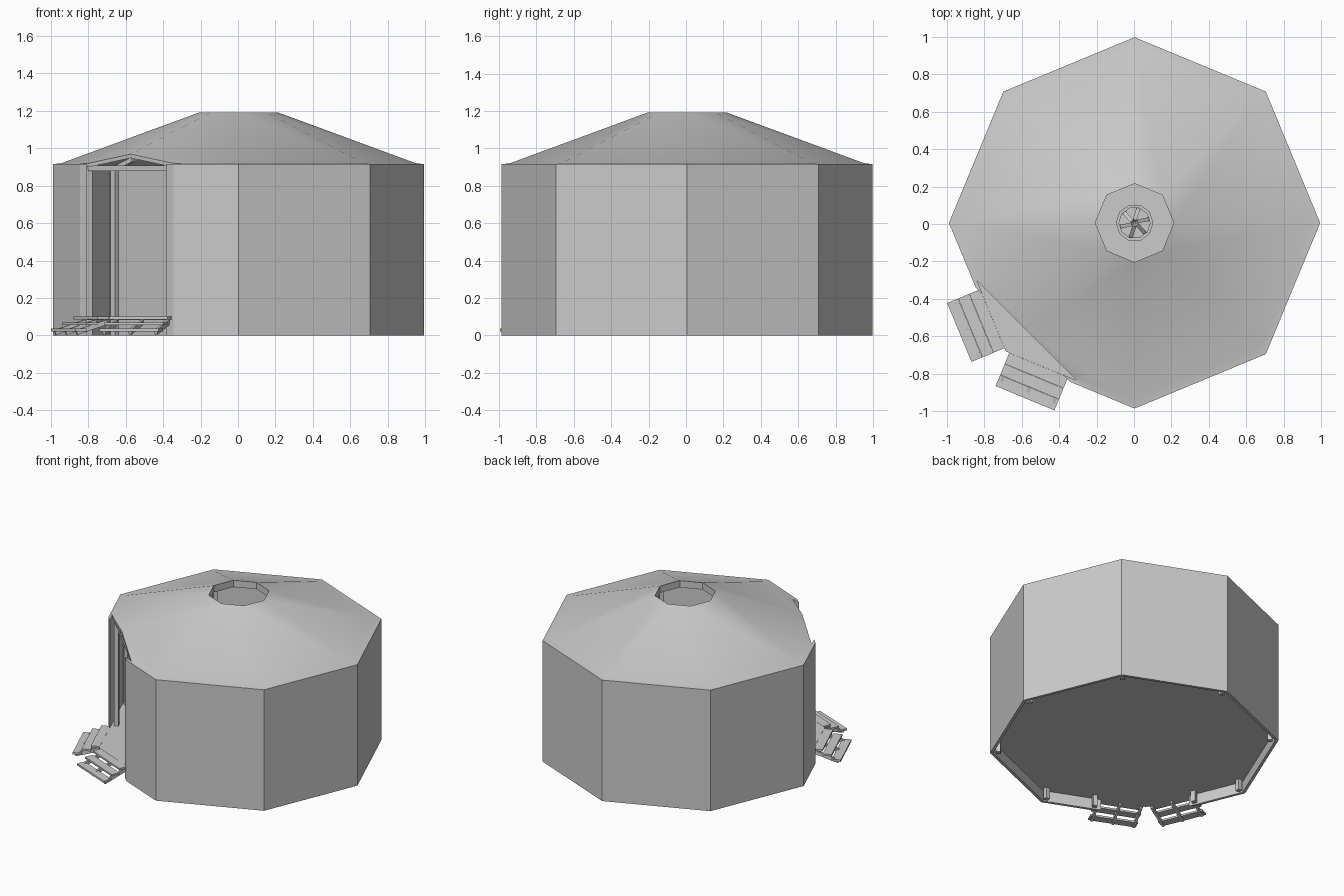
import bpy, bmesh, math
from mathutils import Vector, Matrix

if "Cube" in bpy.data.objects:
    bpy.data.objects.remove(bpy.data.objects["Cube"])

CEN = Vector((0.003, 0.006, 0))   # octagon centre
R = 0.992                         # corner radius of the outer wall
EAVE = 0.915


def polar(r, deg, z=0.0):
    a = math.radians(deg)
    return Vector((r * math.cos(a), r * math.sin(a), z))


def finish(bm, name, smooth=False):
    bmesh.ops.recalc_face_normals(bm, faces=bm.faces[:])
    me = bpy.data.meshes.new(name)
    bm.to_mesh(me)
    bm.free()
    ob = bpy.data.objects.new(name, me)
    ob.location = CEN
    bpy.context.collection.objects.link(ob)
    if smooth:
        bpy.ops.object.select_all(action='DESELECT')
        ob.select_set(True)
        bpy.context.view_layer.objects.active = ob
        bpy.ops.object.shade_smooth_by_angle(angle=math.radians(30))
    return ob


def box(bm, c, size, deg=0.0):
    m = Matrix.Translation(c) @ Matrix.Rotation(math.radians(deg), 4, 'Z') @ Matrix.Diagonal((*size, 1))
    bmesh.ops.create_cube(bm, size=1, matrix=m)


def beam(bm, a, b, w, h):
    d = b - a
    x = d.normalized()
    y = Vector((0, 0, 1)).cross(x).normalized()
    rot = Matrix((x, y, x.cross(y))).transposed().to_4x4()
    bmesh.ops.create_cube(bm, size=1, matrix=Matrix.Translation((a + b) / 2) @ rot @ Matrix.Diagonal((d.length, w, h, 1)))


def lathe(bm, profile, sides=8):
    rings = [[bm.verts.new(polar(r, i * 360 / sides, z)) for r, z in profile] for i in range(sides)]
    n = len(profile)
    for i in range(sides):
        p, q = rings[i], rings[(i + 1) % sides]
        for j in range(n):
            k = (j + 1) % n
            bm.faces.new((p[j], q[j], q[k], p[k]))


def cut_corner(bm, dist):
    # slice off the porch corner and cap the cut
    bmesh.ops.bisect_plane(bm, geom=bm.verts[:] + bm.edges[:] + bm.faces[:], dist=1e-5,
                           plane_co=polar(dist, 225), plane_no=polar(1, 225), clear_outer=True)
    bmesh.ops.holes_fill(bm, edges=[e for e in bm.edges if e.is_boundary], sides=0)


# outer wall shell with the porch corner open
bm = bmesh.new()
lathe(bm, [(R, 0), (R, EAVE), (R - .022, EAVE), (R - .022, 0)])
cut_corner(bm, 0.845)
finish(bm, "wall")

# roof with smoke hole
bm = bmesh.new()
lathe(bm, [(.21, 1.192), (.945, .921), (R, EAVE), (.945, .9), (.21, 1.172)])
cut_corner(bm, 0.815)
finish(bm, "roof", smooth=True)

# floor slab, extends into the porch corner
bm = bmesh.new()
bmesh.ops.create_cone(bm, cap_ends=True, segments=8, radius1=.972, radius2=.972, depth=.018,
                      matrix=Matrix.Translation((0, 0, .091)))
bm.verts.ensure_lookup_table()
if abs(bm.verts[0].co.x) not in (0,) and min(abs(v.co.y) for v in bm.verts) > .1:
    bmesh.ops.rotate(bm, verts=bm.verts[:], matrix=Matrix.Rotation(math.pi / 8, 3, 'Z'))
finish(bm, "floor")

# posts at each corner and both sides of the porch opening
spots = [polar(.935, a) for a in range(0, 360, 45) if a != 225]
spots += [Vector((-.80, -.318, 0)), Vector((-.318, -.80, 0))]
spots.sort(key=lambda p: math.atan2(p.y, p.x))
bm = bmesh.new()
for p in spots:
    box(bm, p + Vector((0, 0, .445)), (.032, .032, .89), math.degrees(math.atan2(p.y, p.x)))
finish(bm, "posts")

# eave beams joining post tops
bm = bmesh.new()
up = Vector((0, 0, .893))
for p, q in zip(spots, spots[1:] + spots[:1]):
    beam(bm, p + up, q + up, .03, .03)
finish(bm, "eave_beams")

# rafters
bm = bmesh.new()
for a in range(0, 360, 45):
    r = .80 if a == 225 else .92
    beam(bm, polar(r, a, 1.155 - (r - .22) * .372), polar(.22, a, 1.155), .025, .025)
finish(bm, "rafters")

# ring under the smoke hole
bm = bmesh.new()
lathe(bm, [(.23, 1.18), (.23, 1.14), (.21, 1.14), (.21, 1.18)])
finish(bm, "crown_ring")

# two short stairs, mirrored about the porch diagonal
for side, deg in ((1, 202.5), (-1, 247.5)):
    n, t = polar(1, deg), polar(side, deg + 90)
    bm = bmesh.new()
    for i, z in enumerate((.093, .063, .029)):
        c = n * (.898 + .064 * (i + .5)) + t * .1825
        box(bm, c + Vector((0, 0, z)), (.063, .34, .014), deg)
    for s in (-.15, 0, .15):
        e = t * (.1825 + s)
        beam(bm, n * .90 + e + Vector((0, 0, .072)), n * 1.075 + e + Vector((0, 0, .016)), .016, .026)
    finish(bm, "stairs_left" if side == 1 else "stairs_front")

# fire pit in the middle of the floor
bm = bmesh.new()
lathe(bm, [(.1, .1), (.1, .15), (.083, .15), (.083, .1)], 10)
finish(bm, "fire_pit")
bm = bmesh.new()
for i in range(6):
    beam(bm, polar(.08, i * 60 + 15, .112), polar(.012, i * 60 + 35, .165), .02, .02)
finish(bm, "logs")
